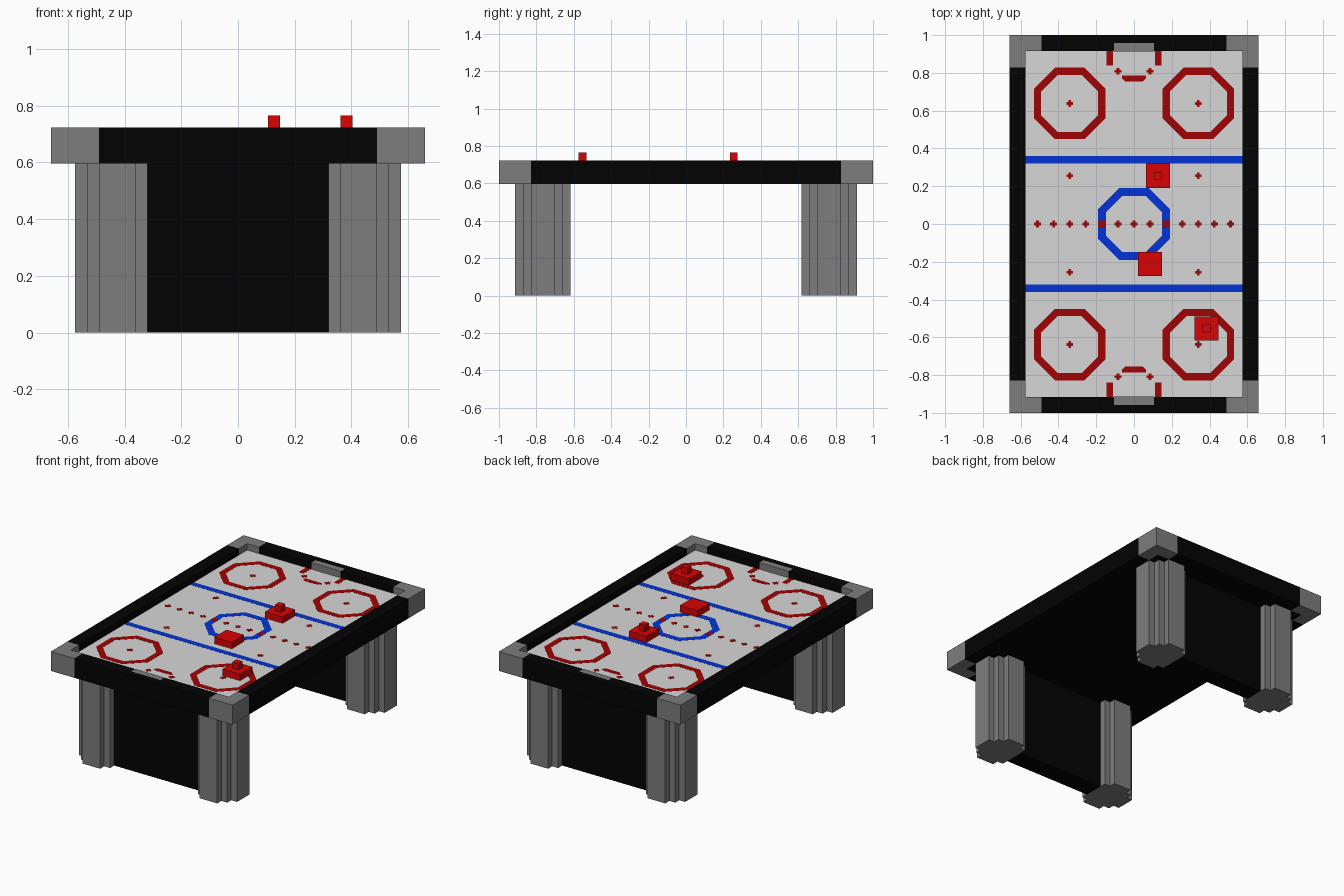
import bpy, bmesh, math

if "Cube" in bpy.data.objects:
    bpy.data.objects.remove(bpy.data.objects["Cube"])

V = 2 / 47  # grid unit: the table is 31 x 47 units, 18 high


def material(name, rgb):
    m = bpy.data.materials.new(name)
    m.diffuse_color = (*rgb, 1)
    m.use_nodes = True
    m.node_tree.nodes["Principled BSDF"].inputs["Base Color"].default_value = m.diffuse_color
    return m


BLACK = material("black", (0.0008, 0.0008, 0.0008))
GREY = material("grey", (0.205, 0.205, 0.205))
WHITE = material("white", (0.68, 0.68, 0.68))
RED = material("bright red", (0.70, 0.001, 0.001))
DARK_RED = material("dark red", (0.35, 0.001, 0.001))
BLUE = material("blue", (0.001, 0.034, 0.66))


def finish(name, bm, mat):
    bmesh.ops.recalc_face_normals(bm, faces=bm.faces)
    mesh = bpy.data.meshes.new(name)
    bm.to_mesh(mesh)
    bm.free()
    mesh.materials.append(mat)
    ob = bpy.data.objects.new(name, mesh)
    bpy.context.collection.objects.link(ob)
    return ob


def prism(name, outline, z0, z1, mat):
    """Extrude a plan outline (grid units) from z0 to z1."""
    bm = bmesh.new()
    face = bm.faces.new([bm.verts.new((x * V, y * V, z0 * V)) for x, y in outline])
    top = bmesh.ops.extrude_face_region(bm, geom=[face])["geom"]
    verts = [g for g in top if isinstance(g, bmesh.types.BMVert)]
    bmesh.ops.translate(bm, verts=verts, vec=(0, 0, (z1 - z0) * V))
    return finish(name, bm, mat)


def box(name, x0, x1, y0, y1, z0, z1, mat):
    return prism(name, [(x0, y0), (x1, y0), (x1, y1), (x0, y1)], z0, z1, mat)


def octagon_ring(name, cx, cy, outer, inner, z0, z1, mat):
    """Flat octagonal band; outer and inner are distances to the flats."""
    bm = bmesh.new()
    loops = []
    for r, z in ((outer, z0), (outer, z1), (inner, z1), (inner, z0)):
        r /= math.cos(math.pi / 8)
        angles = [math.radians(22.5 + 45 * i) for i in range(8)]
        loops.append([bm.verts.new(((cx + r * math.cos(a)) * V,
                                    (cy + r * math.sin(a)) * V, z * V)) for a in angles])
    for k in range(4):
        a, b = loops[k], loops[(k + 1) % 4]
        for i in range(8):
            j = (i + 1) % 8
            bm.faces.new((a[i], a[j], b[j], b[i]))
    return finish(name, bm, mat)


FLOOR = 16
SIDES = (-1, 1)
LINE = (FLOOR - 0.01, FLOOR + 0.015)
MARK = (FLOOR - 0.01, FLOOR + 0.03)


def spot(name, cx, cy):
    """Small plus-shaped mark."""
    a, b = 0.17, 0.42
    quarter = [(b, -a), (b, a), (a, a)]
    pts = []
    for _ in range(4):
        pts += quarter
        quarter = [(-y, x) for x, y in quarter]
    prism(name, [(cx + x, cy + y) for x, y in pts], *MARK, DARK_RED)


# Playing bed: white on top, black underneath
bed = box("playing_bed", -13.5, 13.5, -21.5, 21.5, 14, FLOOR, BLACK)
bed.data.materials.append(WHITE)
for p in bed.data.polygons:
    if p.normal.z > 0.5:
        p.material_index = 1

# Rails, end panels and goals
for s in SIDES:
    x0, x1 = sorted((13.5 * s, 15.5 * s))
    box("side_rail", x0, x1, -19.5, 19.5, 14, 17, BLACK)
    y0, y1 = sorted((21.5 * s, 23.5 * s))
    box("end_rail", -11.5, 11.5, y0, y1, 14, 17, BLACK)
    y0, y1 = sorted((21.48 * s, 22.5 * s))
    box("goal", -2.5, 2.5, y0, y1, 16, 17.01, GREY)
    box("end_panel", -7.5, 7.5, 18 * s - 1.5, 18 * s + 1.5, 0, 14, BLACK)

# Corner caps and stepped legs
cap = [(15.5, 23.5), (11.5, 23.5), (11.5, 21.5), (13.5, 21.5), (13.5, 19.5), (15.5, 19.5)]
step = [(3.5, -1.5), (3.5, 1.5), (2.5, 1.5), (2.5, 2.5), (1.5, 2.5)]
leg = []
for _ in range(4):
    leg += step
    step = [(-y, x) for x, y in step]
# the panel takes the place of the innermost step
leg = [(max(x, -2.5), y) for x, y in leg if not (x == -2.5 and abs(y) == 1.5)]
for sx in SIDES:
    for sy in SIDES:
        prism("corner_cap", [(x * sx, y * sy) for x, y in cap], 14, 17, GREY)
        prism("leg", [((x + 10) * sx, (y + 18) * sy) for x, y in leg], 0, 14, GREY)
        # Face-off circles and spots
        octagon_ring("faceoff_circle", 8 * sx, 15 * sy, 4.45, 3.55, *LINE, DARK_RED)
        spot("faceoff_spot", 8 * sx, 15 * sy)
        spot("neutral_spot", 8 * sx, 6 * sy)
        # Goal crease sides
        x0, x1 = sorted((2.6 * sx, 3.4 * sx))
        y0, y1 = sorted((19.7 * sy, 21.5 * sy))
        box("crease_side", x0, x1, y0, y1, *LINE, DARK_RED)
        spot("crease_spot", 2 * sx, 19 * sy)

# Centre circle, zone lines, crease fronts, centre row of spots
octagon_ring("centre_circle", 0, 0, 4.47, 3.5, *LINE, BLUE)
for s in SIDES:
    box("zone_line", -13.5, 13.5, 8 * s - 0.47, 8 * s + 0.47, *LINE, BLUE)
    prism("crease_front", [(-1.5, 18.5 * s), (-1.5, 18.1 * s), (-1.1, 17.75 * s),
                           (1.1, 17.75 * s), (1.5, 18.1 * s), (1.5, 18.5 * s)],
          *LINE, DARK_RED)
for i in range(-6, 7):
    if abs(i) == 2:  # spots on the circle fill its whole width
        box("circle_spot", 2 * i - 0.47, 2 * i + 0.47, -0.42, 0.42, *MARK, DARK_RED)
    else:
        spot("centre_spot", 2 * i, 0)

# Two mallets with knobs, and the puck
for name, x, y, knob in (("mallet", 3, 6, True), ("mallet", 9, -13, True),
                         ("puck", 2, -5, False)):
    box(name, x - 1.5, x + 1.5, y - 1.5, y + 1.5, FLOOR, 17, RED)
    if knob:
        box("mallet_knob", x - 0.5, x + 0.5, y - 0.5, y + 0.5, 17, 18, RED)
